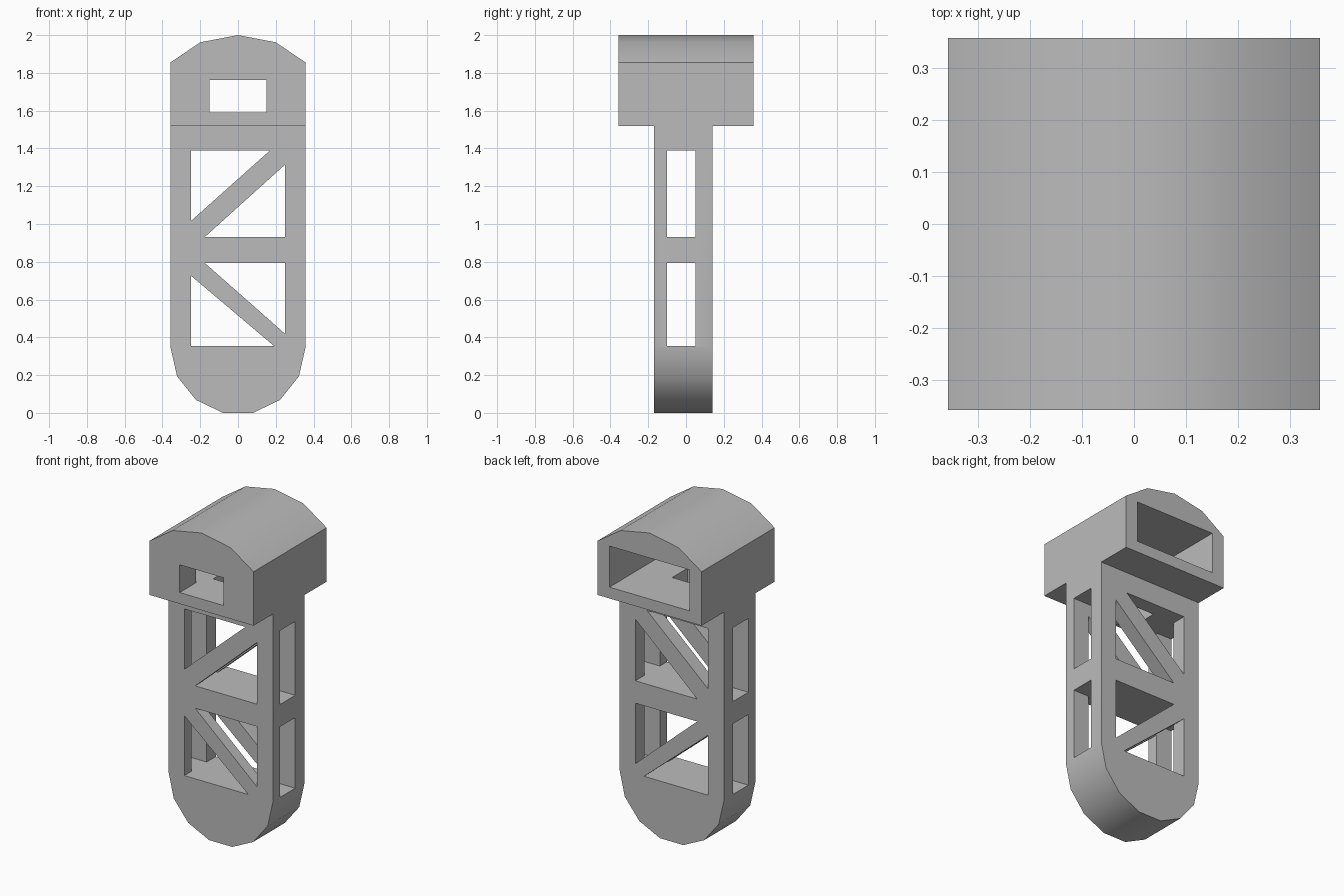
import bpy, bmesh, math

cube = bpy.data.objects.get("Cube")
if cube:
    bpy.data.objects.remove(cube, do_unlink=True)

grey = bpy.data.materials.new("plain_grey")
grey.use_nodes = True
grey.diffuse_color = (0.5, 0.5, 0.5, 1)
grey.node_tree.nodes["Principled BSDF"].inputs["Base Color"].default_value = (0.5, 0.5, 0.5, 1)


def prism(name, outline, y0, y1):
    """Extrude an x-z outline from y0 to y1."""
    bm = bmesh.new()
    face = bm.faces.new([bm.verts.new((x, y0, z)) for x, z in outline])
    geom = bmesh.ops.extrude_face_region(bm, geom=[face])["geom"]
    moved = [v for v in geom if isinstance(v, bmesh.types.BMVert)]
    bmesh.ops.translate(bm, verts=moved, vec=(0, y1 - y0, 0))
    bmesh.ops.recalc_face_normals(bm, faces=bm.faces)
    mesh = bpy.data.meshes.new(name)
    bm.to_mesh(mesh)
    bm.free()
    mesh.materials.append(grey)
    obj = bpy.data.objects.new(name, mesh)
    bpy.context.collection.objects.link(obj)
    return obj


def box(name, x0, x1, y0, y1, z0, z1):
    return prism(name, [(x0, z0), (x1, z0), (x1, z1), (x0, z1)], y0, y1)


def carve(obj, cutters):
    """Subtract the cutters, bake the result and shade it."""
    for cutter in cutters:
        mod = obj.modifiers.new(cutter.name, "BOOLEAN")
        mod.operation = "DIFFERENCE"
        mod.solver = "EXACT"
        mod.object = cutter
    bpy.context.view_layer.update()
    graph = bpy.context.evaluated_depsgraph_get()
    baked = bpy.data.meshes.new_from_object(obj.evaluated_get(graph))
    obj.modifiers.clear()
    obj.data = baked
    for cutter in cutters:
        bpy.data.objects.remove(cutter, do_unlink=True)
    bpy.ops.object.select_all(action="DESELECT")
    obj.select_set(True)
    bpy.context.view_layer.objects.active = obj
    bpy.ops.object.shade_smooth_by_angle(angle=math.radians(35))


HALF = 0.358                  # half width of the whole body
FRONT, BACK = -0.17, 0.14     # shaft depth
IN_FRONT, IN_BACK = -0.1, 0.05  # hollow between the two lattice panels
JOIN = 1.52                   # height where the shaft meets the head
LOW, HIGH = (0.355, 0.793), (0.932, 1.39)  # lattice bays


def shaft_well(name):
    # Opening that links the head floor with the upper bay
    return box(name, -0.1, 0.06, IN_FRONT, IN_BACK, 1.3, 1.68)


# Shaft with a seven-sided rounded foot
foot = [(HALF * math.cos(math.pi * k / 7), 0.349 - HALF * math.sin(math.pi * k / 7))
        for k in range(8)]
shaft = prism("lattice_shaft", foot + [(-HALF, JOIN), (HALF, JOIN)], FRONT, BACK)

# Triangular openings leave one diagonal brace in each bay
triangles = [
    [(-0.25, HIGH[1]), (0.17, HIGH[1]), (-0.25, 1.015)],
    [(0.25, 1.315), (0.25, HIGH[0]), (-0.175, HIGH[0])],
    [(-0.175, LOW[1]), (0.25, LOW[1]), (0.25, 0.418)],
    [(-0.25, 0.727), (-0.25, LOW[0]), (0.19, LOW[0])],
]
cutters = [prism("brace_cutter", t, -1, 1) for t in triangles]
cutters += [box("bay_cutter", -1, 1, IN_FRONT, IN_BACK, *bay) for bay in (LOW, HIGH)]
cutters.append(shaft_well("shaft_well_cutter"))
carve(shaft, cutters)

# Head with a faceted arched roof, small front window and large rear opening
roof = [(HALF, 1.855), (0.2, 1.962), (0, 2), (-0.2, 1.962), (-HALF, 1.855)]
head = prism("arched_head", [(-HALF, JOIN), (HALF, JOIN)] + roof, -HALF, HALF)
carve(head, [
    box("rear_cutter", -0.275, 0.275, -0.2, 1, 1.59, 1.845),
    box("window_cutter", -0.15, 0.15, -1, 0, 1.59, 1.762),
    shaft_well("head_well_cutter"),
])
